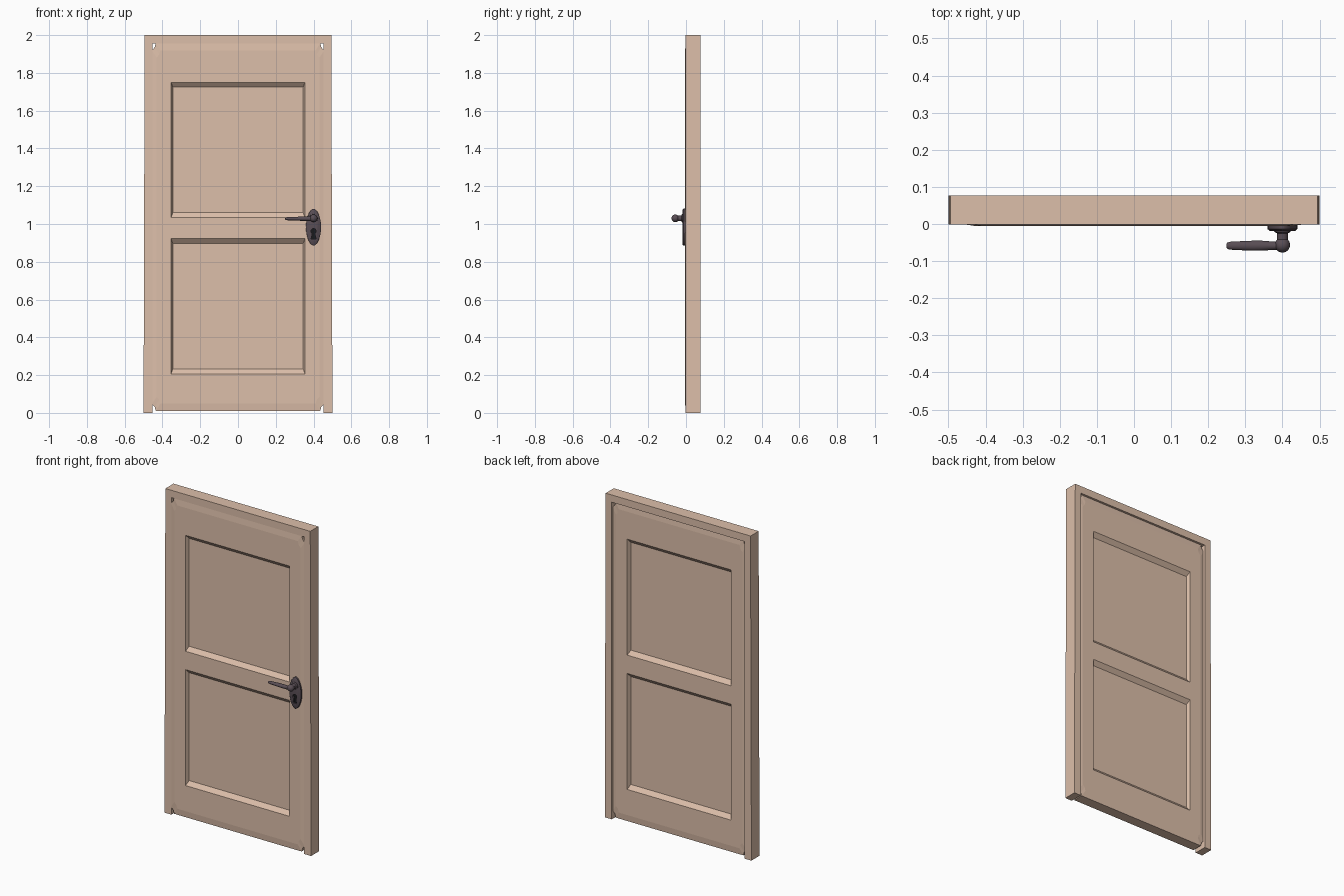
import bpy, bmesh
from math import sin, cos, pi
from mathutils import Vector

if "Cube" in bpy.data.objects:
    bpy.data.objects.remove(bpy.data.objects["Cube"])


def material(name, rgb):
    m = bpy.data.materials.new(name)
    m.diffuse_color = (*rgb, 1)
    m.use_nodes = True
    m.node_tree.nodes["Principled BSDF"].inputs["Base Color"].default_value = m.diffuse_color
    return m


WOOD = material("pale_wood", (0.72, 0.52, 0.40))
IRON = material("dark_iron", (0.10, 0.075, 0.09))
BLACK = material("black", (0.01, 0.01, 0.012))


def loft(name, rings, mat, smooth=False):
    """Skin equal-length rings of points and cap both ends."""
    bm = bmesh.new()
    vs = [[bm.verts.new(p) for p in r] for r in rings]
    n = len(vs[0])
    for a, b in zip(vs, vs[1:]):
        for i in range(n):
            j = (i + 1) % n
            bm.faces.new((a[i], a[j], b[j], b[i]))
    bm.faces.new(vs[0])
    bm.faces.new(vs[-1])
    bmesh.ops.recalc_face_normals(bm, faces=bm.faces)
    me = bpy.data.meshes.new(name)
    bm.to_mesh(me)
    bm.free()
    ob = bpy.data.objects.new(name, me)
    bpy.context.collection.objects.link(ob)
    me.materials.append(mat)
    if smooth:
        select(ob)
        bpy.ops.object.shade_smooth_by_angle(angle=0.7)
    return ob


def select(ob):
    bpy.ops.object.select_all(action='DESELECT')
    ob.select_set(True)
    bpy.context.view_layer.objects.active = ob


def at_y(outline, y, sx=1, sz=1, cx=0, cz=0):
    """Place an xz outline at depth y, scaled about (cx, cz)."""
    return [(cx + (x - cx) * sx, y, cz + (z - cz) * sz) for x, z in outline]


def cut(ob, cutter):
    m = ob.modifiers.new("cut", 'BOOLEAN')
    m.operation = 'DIFFERENCE'
    m.solver = 'EXACT'
    m.object = cutter
    select(ob)
    bpy.ops.object.modifier_apply(modifier=m.name)
    bpy.data.objects.remove(cutter)


def mirror_x(half):
    return half + [(-x, z) for x, z in reversed(half)]


# Door frame: slightly splayed, open at the bottom
frame = mirror_x([(-0.453, 0), (-0.5, 0), (-0.497, 1.05), (-0.494, 2)])
opening = [(0.453, 1.955), (-0.453, 1.955)]
loft("door_frame", [at_y(frame + opening, y) for y in (-0.002, 0.077)], WOOD)

# Door leaf: worn corners and softly bevelled edges
MID = 0.984
leaf_out = mirror_x([(-0.435, 0.01), (-0.441, 0.031), (-0.456, 0.048),
                     (-0.456, 1.918), (-0.441, 1.936), (-0.435, 1.958)])
leaf = loft("door_leaf", [
    at_y(leaf_out, -0.005, 0.945, 0.96, 0, MID),
    at_y(leaf_out, -0.001),
    at_y(leaf_out, 0.063),
    at_y(leaf_out, 0.067, 0.945, 0.96, 0, MID)], WOOD)


# Recessed panels on both faces, with sloping borders
def rect(w, z0, z1):
    return [(-w, z0), (w, z0), (w, z1), (-w, z1)]


for z0, z1 in ((0.207, 0.922), (1.035, 1.75)):
    for face, d in ((-0.005, 1), (0.067, -1)):
        outer, inner = rect(0.354, z0, z1), rect(0.345, z0 + 0.025, z1 - 0.025)
        cut(leaf, loft("panel_cutter", [
            at_y(outer, face - 0.02 * d), at_y(outer, face),
            at_y(inner, face + 0.022 * d)], WOOD))

# Escutcheon plate: pointed oval
CX, CZ = 0.40, 0.983
oval = []
for i in range(32):
    t = 2 * pi * i / 32
    c = cos(t)
    oval.append((CX + 0.04 * abs(c) ** 1.15 * (1 if c > 0 else -1),
                 CZ + 0.098 * sin(t)))
plate = loft("escutcheon", [
    at_y(oval, -0.001), at_y(oval, -0.014),
    at_y(oval, -0.019, 0.84, 0.92, CX, CZ)], IRON, True)

# Keyhole: round top over a flared slot
arc = [(CX + 0.014 * cos(a), 0.962 + 0.014 * sin(a))
       for a in [-pi / 3 + i * (5 * pi / 3) / 12 for i in range(13)]]
key = arc + [(CX - 0.013, 0.921), (CX + 0.013, 0.921)]
cut(plate, loft("keyhole_cutter", [at_y(key, -0.03), at_y(key, -0.009)], IRON))
loft("keyhole", [at_y(key, -0.0095), at_y(key, -0.008)], BLACK)


# Round sections along an axis: (position, radius 1, radius 2)
def turned(name, origin, axis, u, v, stations, sides=20):
    o, axis, u, v = (Vector(k) for k in (origin, axis, u, v))
    rings = [[o + axis * p + u * (a * cos(2 * pi * i / sides))
              + v * (b * sin(2 * pi * i / sides)) for i in range(sides)]
             for p, a, b in stations]
    return loft(name, rings, IRON, True)


X, Y, Z = (1, 0, 0), (0, 1, 0), (0, 0, 1)
HZ, HY = 1.03, -0.0565

# Spindle with a low collar at the plate
turned("handle_spindle", (CX, 0, HZ), Y, X, Z,
       [(-0.012, 0.024, 0.024), (-0.021, 0.022, 0.022), (-0.025, 0.015, 0.015),
        (-0.055, 0.014, 0.014)])

# Knuckle ball where lever meets spindle
ball = [(-0.0205 * cos(pi * k / 12), 0.0205 * sin(pi * k / 12)) for k in range(1, 12)]
turned("handle_knuckle", (CX, HY, HZ), Y, X, Z, [(p, r, r) for p, r in ball])

# Tapered lever pointing towards the door centre
turned("handle_lever", (0, HY - 0.002, HZ - 0.002), X, Y, Z,
       [(0.249, 0.004, 0.003), (0.251, 0.008, 0.006), (0.257, 0.0105, 0.008),
        (0.285, 0.012, 0.009), (0.32, 0.0135, 0.0105), (0.345, 0.0135, 0.0115),
        (0.37, 0.0115, 0.0115), (0.385, 0.011, 0.012), (0.40, 0.013, 0.013)])
